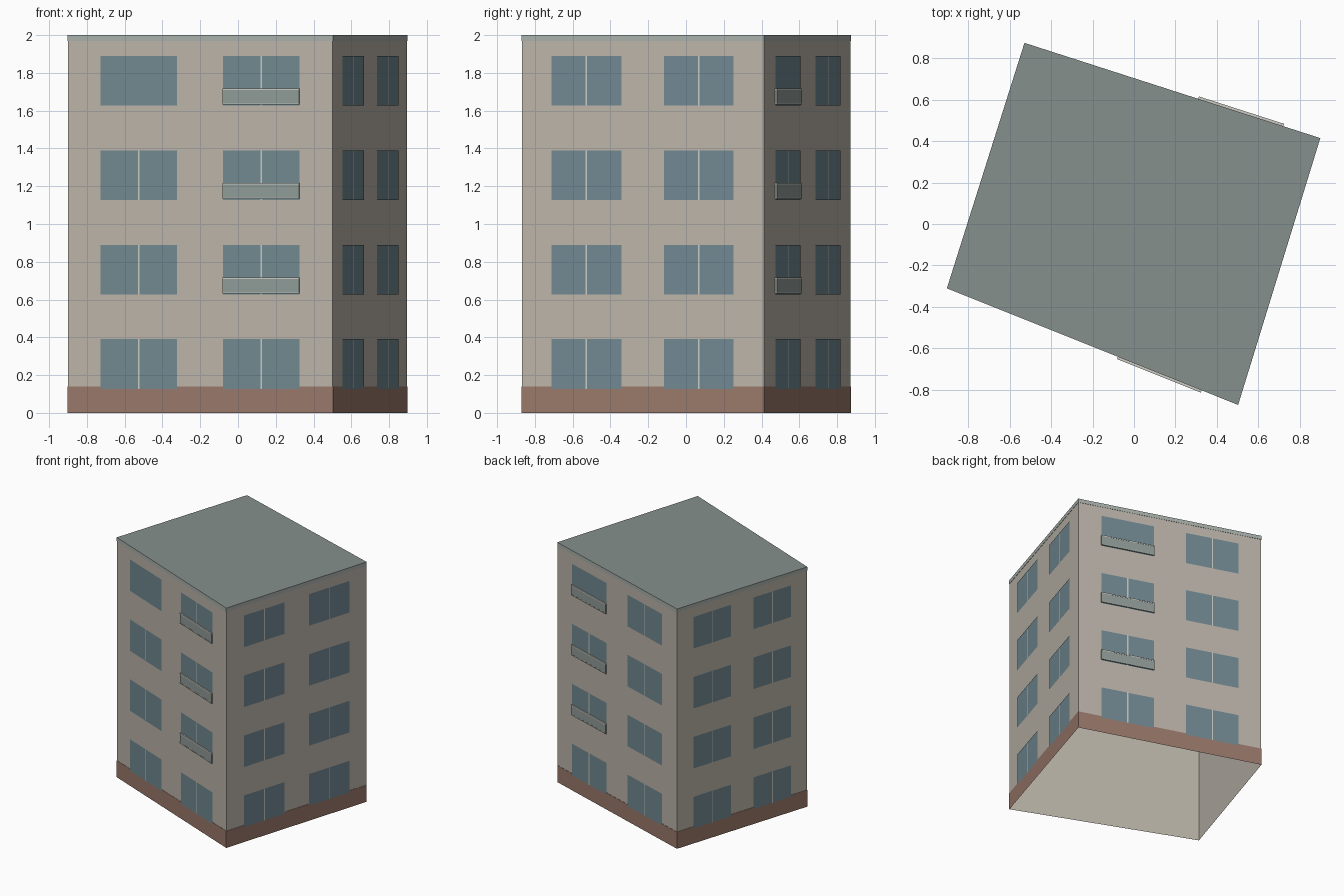
import bpy
from mathutils import Vector

if "Cube" in bpy.data.objects:
    bpy.data.objects.remove(bpy.data.objects["Cube"])

# Footprint corners, counter-clockwise: front, right, back, left sides
PLAN = [Vector(p) for p in ((-0.902, -0.31), (0.502, -0.872), (0.898, 0.414), (-0.528, 0.873))]
COLUMNS = ((0.125, 0.413), (0.587, 0.875))


def material(name, rgb):
    m = bpy.data.materials.new(name)
    m.diffuse_color = (*rgb, 1)
    m.use_nodes = True
    m.node_tree.nodes["Principled BSDF"].inputs["Base Color"].default_value = m.diffuse_color
    return m


WALL = material("plaster", (0.50, 0.46, 0.40))
BRICK = material("brick", (0.32, 0.19, 0.145))
GLASS = material("glass", (0.165, 0.25, 0.285))
ROOF = material("roof_grey", (0.24, 0.28, 0.265))
TRIM = material("trim_grey", (0.40, 0.44, 0.41))
FRAME = material("frame_pale", (0.60, 0.60, 0.55))
PANEL = material("panel_grey", (0.28, 0.33, 0.31))


def make(name, verts, faces, mat):
    mesh = bpy.data.meshes.new(name)
    mesh.from_pydata(verts, [], faces)
    mesh.materials.append(mat)
    ob = bpy.data.objects.new(name, mesh)
    bpy.context.collection.objects.link(ob)
    return ob


def ring(name, levels, mat):
    """Skin around the footprint through (scale, z) levels."""
    verts = [(p.x * s, p.y * s, z) for s, z in levels for p in PLAN]
    faces = [(4 * k + i, 4 * k + (i + 1) % 4, 4 * k + 4 + (i + 1) % 4, 4 * k + 4 + i)
             for k in range(len(levels) - 1) for i in range(4)]
    make(name, verts, faces, mat)


def side_point(side, t, z, out):
    a, b = PLAN[side], PLAN[(side + 1) % 4]
    d = (b - a).normalized()
    p = a.lerp(b, t) + Vector((d.y, -d.x)) * out
    return (p.x, p.y, z)


def rect(name, side, t0, t1, z0, z1, out, mat):
    make(name, [side_point(side, t, z, out) for t, z in ((t0, z0), (t1, z0), (t1, z1), (t0, z1))],
         [(0, 1, 2, 3)], mat)


def box(name, side, t0, t1, z0, z1, out, mat):
    verts = [side_point(side, t, z, o) for o in (0, out)
             for t, z in ((t0, z0), (t1, z0), (t1, z1), (t0, z1))]
    make(name, verts, [(4, 5, 6, 7), (0, 1, 5, 4), (1, 2, 6, 5), (2, 3, 7, 6), (3, 0, 4, 7)], mat)


# Shell: open-bottomed walls, plinth, cornice band and flat roof
ring("walls", [(0.997, 0), (0.997, 2.0)], WALL)
ring("plinth", [(1, 0), (1, 0.14), (0.997, 0.14)], BRICK)
ring("cornice", [(0.997, 1.968), (1, 1.968), (1, 2.0)], TRIM)
make("roof", [(p.x, p.y, 2.0) for p in PLAN], [(0, 1, 2, 3)], ROOF)

# Windows with centre bars, and balconies on the front and back
for side, side_name in enumerate(("front", "right", "back", "left")):
    for floor in range(4):
        z = 0.127 + 0.5 * floor
        for col, (t0, t1) in enumerate(COLUMNS):
            tag = f"{side_name}_{floor}_{col}"
            rect("window_" + tag, side, t0, t1, z, z + 0.263, 0.002, GLASS)
            if (side, floor, col) not in ((0, 3, 0), (2, 3, 0)):
                mid = (t0 + t1) / 2
                rect("mullion_" + tag, side, mid - 0.003, mid + 0.003, z, z + 0.263, 0.004, FRAME)
            if floor and (side, col) in ((0, 1), (2, 0)):
                box("balcony_floor_" + tag, side, t0, t1, z + 0.006, z + 0.014, 0.012, TRIM)
                box("balcony_panel_" + tag, side, t0, t1, z + 0.014, z + 0.082, 0.011, PANEL)
                box("balcony_rail_" + tag, side, t0, t1, z + 0.082, z + 0.091, 0.012, FRAME)
